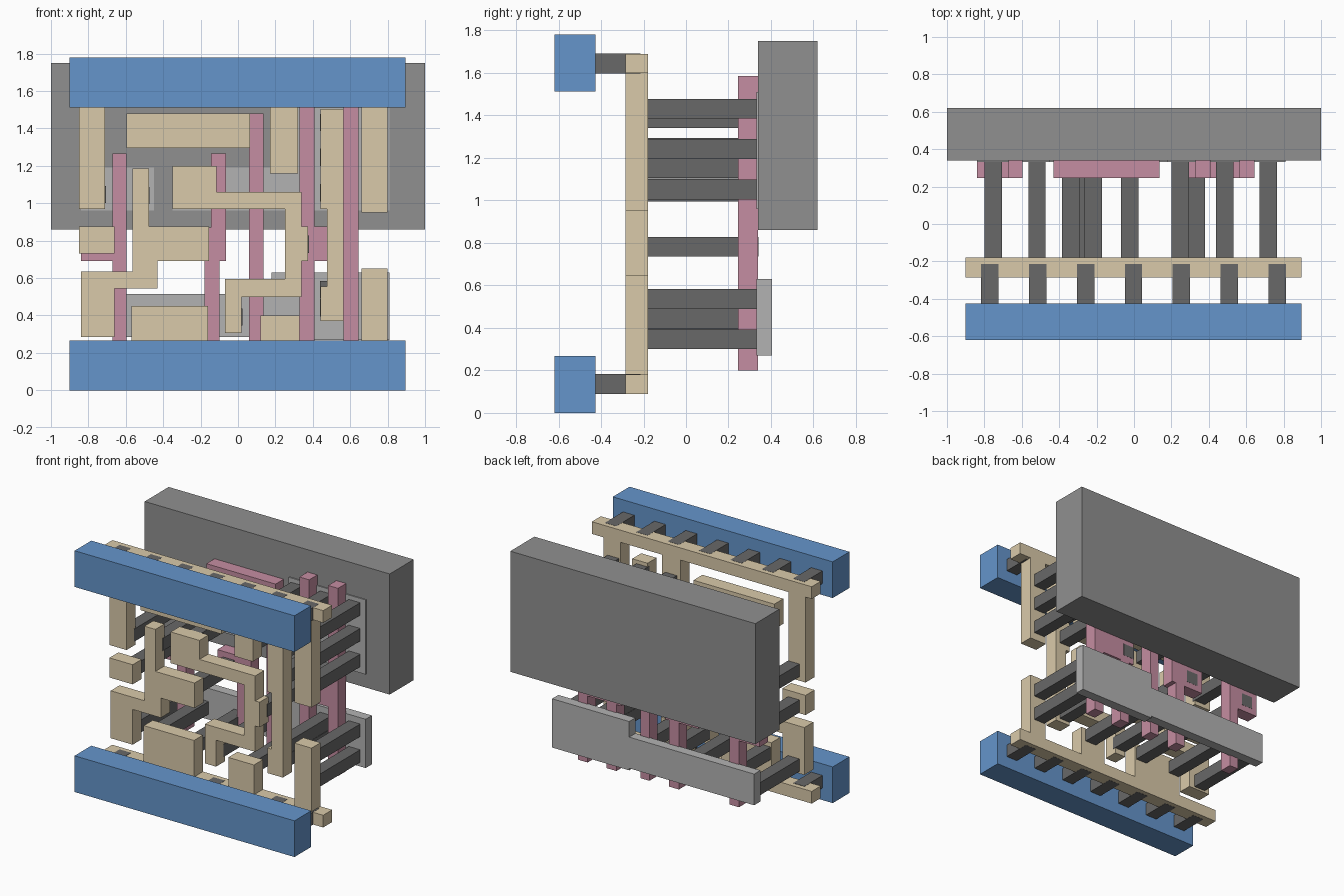
import bpy, bmesh


def material(name, rgb):
    m = bpy.data.materials.new(name)
    m.diffuse_color = (*rgb, 1)
    return m


BLUE = material("blue_metal", (0.13, 0.30, 0.60))
TAN = material("tan_interconnect", (0.70, 0.59, 0.40))
PINK = material("pink_gate", (0.56, 0.27, 0.36))
DARK = material("dark_contact", (0.14, 0.14, 0.14))
LIGHT = material("light_diffusion", (0.45, 0.45, 0.45))
GREY = material("grey_well", (0.28, 0.28, 0.28))


def prism(name, pts, y0, y1, mat):
    """Extrude an (x, z) outline from y0 to y1."""
    bm = bmesh.new()
    face = bm.faces.new([bm.verts.new((x, y0, z)) for x, z in pts])
    ext = bmesh.ops.extrude_face_region(bm, geom=[face])
    for v in ext["geom"]:
        if isinstance(v, bmesh.types.BMVert):
            v.co.y = y1
    bmesh.ops.recalc_face_normals(bm, faces=bm.faces)
    me = bpy.data.meshes.new(name)
    bm.to_mesh(me)
    bm.free()
    me.materials.append(mat)
    ob = bpy.data.objects.new(name, me)
    bpy.context.collection.objects.link(ob)
    return ob


def rect(x0, x1, z0, z1):
    return [(x0, z0), (x1, z0), (x1, z1), (x0, z1)]


def comb(base, root, teeth):
    """Rail outline running at z = base..root, with (x0, x1, tip) teeth."""
    pts = [(-0.9, base), (-0.9, root)]
    for x0, x1, tip in teeth:
        pts += [(x0, root), (x0, tip), (x1, tip), (x1, root)]
    return pts + [(0.895, root), (0.895, base)]


# layer depths
METAL = (-0.62, -0.425)
LOCAL = (-0.285, -0.18)
GATE = (0.245, 0.34)
DIFF = (0.332, 0.405)

# well block
prism("well", rect(-1, 1, 0.86, 1.75), 0.34, 0.62, GREY)

# diffusion plates
prism("lower_diffusion", [(-0.84, 0.285), (0.18, 0.285), (0.18, 0.27), (0.81, 0.27),
      (0.81, 0.63), (0.18, 0.63), (0.18, 0.515), (-0.84, 0.515)], *DIFF, LIGHT)
prism("upper_diffusion_left", rect(-0.84, -0.45, 0.96, 1.19), *DIFF, LIGHT)
prism("upper_diffusion_right", [(-0.35, 0.96), (0.81, 0.96), (0.81, 1.51),
      (0.18, 1.51), (0.18, 1.19), (-0.35, 1.19)], *DIFF, LIGHT)

# gate strips with contact pads
prism("gate_left", [(-0.67, 0.2), (-0.595, 0.2), (-0.595, 1.265), (-0.67, 1.265),
      (-0.67, 0.87), (-0.84, 0.87), (-0.84, 0.69), (-0.67, 0.69)], *GATE, PINK)
prism("gate_second", [(-0.18, 0.2), (-0.1, 0.2), (-0.1, 0.69), (-0.065, 0.69),
      (-0.065, 1.265), (-0.145, 1.265), (-0.145, 0.87), (-0.34, 0.87),
      (-0.34, 0.69), (-0.18, 0.69)], *GATE, PINK)
prism("gate_middle", [(0.06, 0.2), (0.135, 0.2), (0.135, 1.48), (-0.43, 1.48),
      (-0.43, 1.3), (0.06, 1.3)], *GATE, PINK)
prism("gate_pair", [(0.33, 0.2), (0.41, 0.2), (0.41, 0.69), (0.565, 0.69), (0.565, 0.2),
      (0.645, 0.2), (0.645, 1.585), (0.565, 1.585), (0.565, 0.875), (0.41, 0.875),
      (0.41, 1.585), (0.33, 1.585), (0.33, 0.875), (0.29, 0.875), (0.29, 0.69),
      (0.33, 0.69)], *GATE, PINK)

# local interconnect layer
prism("lower_local_rail", comb(0.09, 0.18, [(-0.57, -0.16, 0.45), (0.12, 0.33, 0.40),
      (0.66, 0.80, 0.65)]), *LOCAL, TAN)
prism("upper_local_rail", comb(1.69, 1.6, [(-0.85, -0.71, 0.97), (0.17, 0.32, 1.16),
      (0.66, 0.80, 0.95)]), *LOCAL, TAN)
prism("input_pad", rect(-0.85, -0.66, 0.73, 0.875), *LOCAL, TAN)
prism("top_strap", rect(-0.595, 0.065, 1.295, 1.48), *LOCAL, TAN)
prism("left_link", [(-0.84, 0.285), (-0.66, 0.285), (-0.66, 0.545), (-0.43, 0.545),
      (-0.43, 0.69), (-0.155, 0.69), (-0.155, 0.875), (-0.475, 0.875),
      (-0.475, 1.185), (-0.565, 1.185), (-0.565, 0.635), (-0.84, 0.635)], *LOCAL, TAN)
prism("middle_link", [(-0.35, 0.97), (0.25, 0.97), (0.25, 0.595), (-0.07, 0.595),
      (-0.07, 0.305), (0.02, 0.305), (0.02, 0.5), (0.34, 0.5), (0.34, 0.69),
      (0.375, 0.69), (0.375, 0.875), (0.34, 0.875), (0.34, 1.06), (-0.115, 1.06),
      (-0.115, 1.2), (-0.35, 1.2)], *LOCAL, TAN)
prism("right_link", [(0.44, 0.37), (0.565, 0.37), (0.565, 1.505), (0.44, 1.505),
      (0.44, 0.97), (0.475, 0.97), (0.475, 0.555), (0.44, 0.555)], *LOCAL, TAN)

# long contacts: column x -> bottom z of each contact
W = 0.093
contacts = {
    -0.80: (0.30, 0.735, 1.0), -0.565: (0.325, 0.995), -0.265: (0.325, 1.105),
    -0.295: (0.735,), -0.385: (1.34,), -0.07: (0.345,), 0.2: (0.30, 1.20, 1.385),
    0.287: (0.735,), 0.438: (0.395, 0.49, 1.01, 1.2, 1.385),
    0.672: (0.30, 0.49, 1.005, 1.195, 1.385),
}
for x, levels in contacts.items():
    for z in levels:
        prism("long_contact", rect(x, x + W, z, z + W), -0.2, 0.341, DARK)

# metal rails and the short contacts behind them
for z_rail, z_con, side in ((0, 0.089, "lower"), (1.513, 1.598, "upper")):
    prism(side + "_metal_rail", rect(-0.9, 0.895, z_rail, z_rail + 0.267), *METAL, BLUE)
    for i in range(7):
        x = -0.817 + i * 0.256
        prism(side + "_short_contact", rect(x, x + W, z_con, z_con + W), -0.44, -0.215, DARK)
